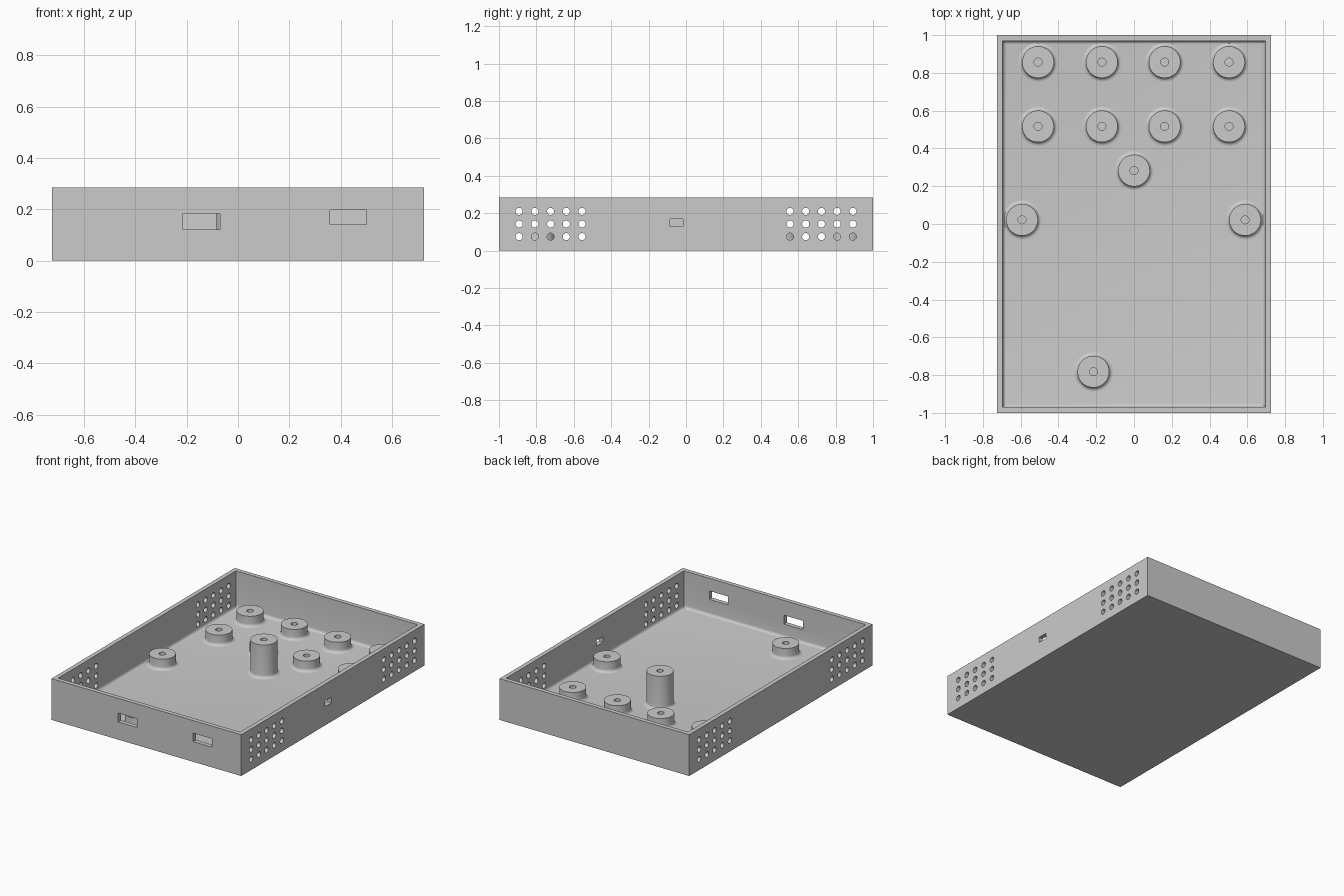
import bpy, bmesh, math
from mathutils import Matrix, Vector

if "Cube" in bpy.data.objects:
    bpy.data.objects.remove(bpy.data.objects["Cube"], do_unlink=True)

HALF_X, HALF_Y, HEIGHT = 0.725, 1.0, 0.285
WALL, FLOOR, FILLET = 0.03, 0.03, 0.02
POST_R, BORE_R = 0.084, 0.021

grey = bpy.data.materials.new("plain grey")
grey.use_nodes = True
colour = (0.6, 0.6, 0.6, 1)
grey.diffuse_color = colour
grey.node_tree.nodes["Principled BSDF"].inputs["Base Color"].default_value = colour


def make_object(name, bm):
    bmesh.ops.recalc_face_normals(bm, faces=bm.faces)
    mesh = bpy.data.meshes.new(name)
    bm.to_mesh(mesh)
    bm.free()
    mesh.materials.append(grey)
    obj = bpy.data.objects.new(name, mesh)
    bpy.context.collection.objects.link(obj)
    return obj


def activate(obj):
    bpy.ops.object.select_all(action='DESELECT')
    obj.select_set(True)
    bpy.context.view_layer.objects.active = obj


def smooth(obj):
    activate(obj)
    bpy.ops.object.shade_smooth_by_angle(angle=math.radians(35))


def add_box(bm, low, high):
    low, high = Vector(low), Vector(high)
    matrix = Matrix.Translation((low + high) / 2) @ Matrix.Diagonal((*(high - low), 1))
    return bmesh.ops.create_cube(bm, size=1, matrix=matrix)["verts"]


def cut(target, cutter):
    cutter.hide_render = True
    mod = target.modifiers.new("cut", 'BOOLEAN')
    mod.operation, mod.solver, mod.object = 'DIFFERENCE', 'EXACT', cutter
    activate(target)
    bpy.ops.object.modifier_apply(modifier=mod.name)
    bpy.data.objects.remove(cutter, do_unlink=True)


# Open tray
bm = bmesh.new()
add_box(bm, (-HALF_X, -HALF_Y, 0), (HALF_X, HALF_Y, HEIGHT))
tray = make_object("tray", bm)

# Inner cavity, rounded where the walls meet the floor
bm = bmesh.new()
add_box(bm, (WALL - HALF_X, WALL - HALF_Y, FLOOR),
        (HALF_X - WALL, HALF_Y - WALL, HEIGHT + 0.1))
bottom = [e for e in bm.edges if all(v.co.z < FLOOR + 0.01 for v in e.verts)]
bmesh.ops.bevel(bm, geom=bottom, offset=FILLET, segments=5, profile=0.5, affect='EDGES')
cut(tray, make_object("cavity_cutter", bm))

# Vent holes in both side walls, near each end
bm = bmesh.new()
for side in (-1, 1):
    for end in (-1, 1):
        for col in range(5):
            for row in range(3):
                place = Matrix.Translation((side * (HALF_X - WALL / 2),
                                            end * (0.556 + col * 0.084),
                                            0.075 + row * 0.0675))
                bmesh.ops.create_cone(bm, cap_ends=True, segments=24, radius1=0.019,
                                      radius2=0.019, depth=0.08,
                                      matrix=place @ Matrix.Rotation(math.pi / 2, 4, 'Y'))

# Two front slots and one small slot in the +x wall
add_box(bm, (-0.215, -1.05, 0.122), (-0.07, -0.93, 0.183))
add_box(bm, (0.358, -1.05, 0.14), (0.5, -0.93, 0.198))
add_box(bm, (0.68, -0.085, 0.13), (0.77, -0.016, 0.168))
cut(tray, make_object("opening_cutter", bm))
smooth(tray)


def make_post(name, x, y, top):
    # Turned profile: blind bore, rim, outer wall and filleted foot
    foot = POST_R + FILLET
    profile = [(0, FLOOR + 0.002), (BORE_R, FLOOR + 0.002), (BORE_R, top), (POST_R, top)]
    for i in range(6):
        a = math.pi + i * math.pi / 10
        profile.append((foot + FILLET * math.cos(a), FLOOR + FILLET * (1 + math.sin(a))))
    profile += [(foot, FLOOR - 0.01), (0, FLOOR - 0.01)]
    bm = bmesh.new()
    verts = [bm.verts.new((r, 0, z)) for r, z in profile]
    edges = [bm.edges.new(pair) for pair in zip(verts, verts[1:])]
    bmesh.ops.spin(bm, geom=verts + edges, cent=(0, 0, 0), axis=(0, 0, 1),
                   angle=math.tau, steps=48)
    bmesh.ops.remove_doubles(bm, verts=bm.verts, dist=0.0001)
    post = make_object(name, bm)
    post.location = (x, y, 0)
    smooth(post)


# Mounting posts
for row, y in (("back", 0.857), ("inner", 0.517)):
    for i, x in enumerate((-0.508, -0.17, 0.162, 0.503)):
        make_post(f"{row}_post_{i + 1}", x, y, 0.103)
make_post("right_post", -0.593, 0.022, 0.103)
make_post("left_post", 0.588, 0.022, 0.103)
make_post("front_post", -0.215, -0.782, 0.103)
make_post("tall_post", 0, 0.283, 0.26)
